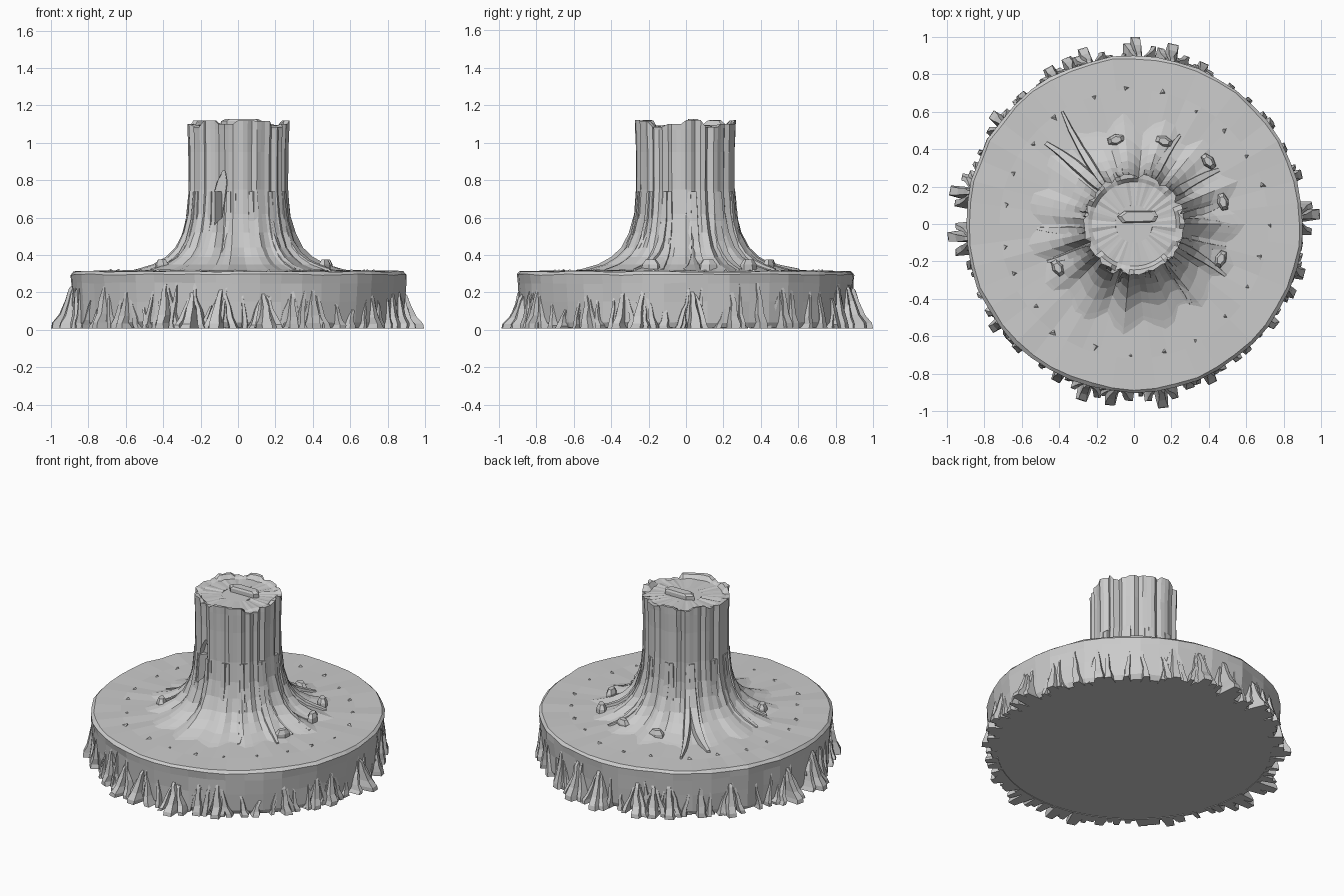
import bpy, bmesh, math, random
from mathutils import Vector

if "Cube" in bpy.data.objects:
    bpy.data.objects.remove(bpy.data.objects["Cube"])

random.seed(7)
U = random.uniform
grey = bpy.data.materials.new("stump grey")
grey.diffuse_color = (0.6, 0.6, 0.6, 1)
grey.use_nodes = True
grey.node_tree.nodes["Principled BSDF"].inputs["Base Color"].default_value = grey.diffuse_color


def finish(bm, name):
    bmesh.ops.recalc_face_normals(bm, faces=bm.faces[:])
    me = bpy.data.meshes.new(name)
    bm.to_mesh(me)
    bm.free()
    me.materials.append(grey)
    ob = bpy.data.objects.new(name, me)
    bpy.context.collection.objects.link(ob)
    return ob


def loft(bm, rings):
    """Skin a list of equal-length point rings and cap both ends."""
    vs = [[bm.verts.new(p) for p in r] for r in rings]
    n = len(vs[0])
    for a, b in zip(vs, vs[1:]):
        for i in range(n):
            j = (i + 1) % n
            bm.faces.new((a[i], a[j], b[j], b[i]))
    bm.faces.new(vs[0][::-1])
    bm.faces.new(vs[-1])
    return vs


def polar(r, a, z):
    return Vector((r * math.cos(a), r * math.sin(a), z))


def interp(table, t):
    for (t0, v0), (t1, v1) in zip(table, table[1:]):
        if t <= t1:
            return v0 + (v1 - v0) * max(0, (t - t0) / (t1 - t0))
    return table[-1][1]


# ---- round base slab with a slightly uneven wall and a gently domed top
N = 48
wob = [U(-0.008, 0.008) for _ in range(N)]
bm = bmesh.new()
rings = []
for r, z, j in [(0.87, 0.012, 1), (0.885, 0.04, 1), (0.89, 0.15, 1), (0.898, 0.25, 1),
                (0.902, 0.295, 0.6), (0.885, 0.312, 0.6), (0.72, 0.314, 0), (0.5, 0.32, 0),
                (0.2, 0.33, 0)]:
    rings.append([polar(r + wob[i] * j + U(-.005, .005) * j, 2 * math.pi * i / N,
                        z + (U(-.004, .004) if z > 0.02 else 0)) for i in range(N)])
loft(bm, rings)
finish(bm, "base_slab")

# ---- trunk with flared foot, bark grooves and a ragged top
M = 64
flare = [(0.30, 0.62), (0.325, 0.52), (0.35, 0.44), (0.39, 0.375), (0.44, 0.33), (0.52, 0.295),
         (0.62, 0.272), (0.75, 0.262), (0.95, 0.262), (1.12, 0.268)]
bark = [U(-0.006, 0.008) for _ in range(M)]
for k in range(0, M, 5):
    bark[(k + random.randint(0, 2)) % M] -= 0.016
rag = [random.choice((1.085, 1.10, 1.115, 1.12)) for _ in range(M // 4)]
bm = bmesh.new()
rings = []
for z in [0.30, 0.325, 0.35, 0.39, 0.44, 0.52, 0.62, 0.75, 0.95, 1.07]:
    ring = []
    for i in range(M):
        a = 2 * math.pi * i / M
        fl = max(0, (0.6 - z) / 0.3)
        r = interp(flare, z) * (1 + 0.07 * fl * math.cos(15 * a)) + bark[i] + U(-.002, .002)
        ring.append(polar(r, a, z))
    rings.append(ring)
for r, dz in [(0.268, 0), (0.245, -0.002), (0.225, None), (0.1, None)]:
    rings.append([polar(r + (bark[i] if r > 0.26 else 0), 2 * math.pi * i / M,
                        1.09 + U(-.004, .004) if dz is None else rag[i // 4] + dz)
                  for i in range(M)])
loft(bm, rings)
trunk = finish(bm, "trunk")

# ---- slanted hollow cut in the front of the trunk
bm = bmesh.new()
cut = []
for x, z, w in [(-0.14, 0.56, 0.018), (-0.12, 0.60, 0.045), (-0.105, 0.69, 0.046),
                (-0.085, 0.79, 0.035), (-0.075, 0.85, 0.008)]:
    cut.append([(x - w, -0.4, z), (x + w, -0.4, z), (x + w * 0.7, -0.19, z), (x - w * 0.7, -0.19, z)])
loft(bm, cut)
cutter = finish(bm, "hollow_cutter")
cutter.hide_render = True
mod = trunk.modifiers.new("hollow", 'BOOLEAN')
mod.operation = 'DIFFERENCE'
mod.solver = 'EXACT'
mod.object = cutter
bpy.context.view_layer.objects.active = trunk
trunk.select_set(True)
bpy.ops.object.modifier_apply(modifier="hollow")
bpy.data.objects.remove(cutter, do_unlink=True)


# ---- buttress roots running down the flare onto the slab
def buttress(bm, a, tip, bend, w):
    path = [(0.255, 0.74), (0.275, 0.58), (0.315, 0.47), (0.37, 0.405), (0.44, 0.362),
            (0.52, 0.335), (0.60, 0.315)]
    rings = []
    for k, (r, z) in enumerate(path):
        t = k / 6
        r = 0.255 + (r - 0.255) * (tip - 0.255) / 0.345
        a2 = a + bend * t * t
        out = polar(1, a2, 0)
        side = Vector((-out.y, out.x, 0))
        nor = (out * (1 - t) + Vector((0, 0, 1)) * t).normalized()
        c = polar(r, a2, z)
        s = w * (0.35 + 0.9 * math.sin(math.pi * min(1, 0.15 + t * 0.8))) * U(0.9, 1.1)
        rings.append([c - side * s - nor * 0.05, c - side * s * 0.6 + nor * 0.010,
                      c + side * s * 0.6 + nor * 0.013, c + side * s - nor * 0.05])
    loft(bm, rings)


bm = bmesh.new()
# (angle, tip radius); each one is a forked pair leaving a gap between the legs
for deg, tip in [(130, 0.72), (102, 0.50), (70, 0.52), (40, 0.56), (6, 0.56), (-22, 0.56),
                 (-47, 0.53), (-72, 0.47), (-98, 0.46), (-122, 0.50), (-149, 0.52),
                 (-170, 0.52), (166, 0.47)]:
    a = math.radians(deg)
    for s in (-1, 1):
        buttress(bm, a + s * 0.05, tip - (0.06 if s > 0 else 0) + U(-.02, .02), s * 0.08, U(.02, .03))
finish(bm, "buttress_roots")

# small raised knobs that close some of the root forks
bm = bmesh.new()
for deg, r in [(102, 0.46), (40, 0.52), (-150, 0.47), (70, 0.47), (14, 0.49), (-22, 0.50)]:
    a = math.radians(deg)
    rings = []
    for z, s in [(0.30, 0.055), (0.35, 0.05), (0.375, 0.03)]:
        o, q = polar(1, a, 0), polar(1, a + math.pi / 2, 0)
        c = polar(r, a, z)
        rings.append([c + o * s * .6 * math.cos(k * math.pi / 3) + q * s * math.sin(k * math.pi / 3)
                      for k in range(6)])
    loft(bm, rings)
finish(bm, "root_knobs")


# ---- hanging roots around the slab wall
def fin(bm, a, tip, h, w, lean=0.0):
    rings = []
    for t, f in [(0, 1), (0.12, 0.95), (0.3, 0.62), (0.6, 0.33), (0.85, 0.14), (1, -0.1)]:
        r = 0.89 + (tip - 0.89) * f
        b = a + lean * (1 - t) + U(-.006, .006)
        ww = w * (1.15 - 0.75 * t) * U(0.85, 1.15)
        z = 0.008 + h * t
        rings.append([polar(0.84, b - ww * 1.3, z), polar(r, b - ww * 0.7, z),
                      polar(r + U(-.004, .004), b + ww * 0.7, z), polar(0.84, b + ww * 1.3, z)])
    loft(bm, rings)


bm = bmesh.new()
tips = [(105, .98), (88, 1.0), (77, .985), (66, .94), (35, .92), (16, .935), (2, .995),
        (-15, .95), (-22, .94), (-37, .935), (-63, .95), (-71, .93), (-81, .995), (-96, .98),
        (-106, .985), (-116, .94), (-132, .925), (-143, .95), (-175, 1.0), (169, 1.0),
        (143, .965), (131, .925), (118, .955), (112, .96)]
for deg, tip in tips:
    a = math.radians(deg)
    h = U(0.19, 0.27)
    fin(bm, a, tip, h, 0.033, U(-.03, .03))
    fin(bm, a + 0.02, tip - 0.035, h * 0.9, 0.022, 0.055)
    fin(bm, a - 0.02, tip - 0.045, h * 0.8, 0.018, -0.06)
finish(bm, "hanging_roots")

bm = bmesh.new()
for i in range(54):
    fin(bm, 2 * math.pi * (i + U(-.35, .35)) / 54, U(.905, .925), U(.10, .26), U(.014, .03), U(-.05, .05))
finish(bm, "wall_rootlets")

# ---- tiny splinters on the slab top
bm = bmesh.new()
for i in range(23):
    a = 2 * math.pi * (i + U(-.15, .15)) / 23
    c = polar(U(.68, .73), a, 0.308)
    k = U(0, 6)
    base = [bm.verts.new(c + polar(U(.015, .03), k + j * 2.1, 0)) for j in range(3)]
    top = bm.verts.new(c + Vector((0.008, 0.005, 0.016)))
    for j in range(3):
        bm.faces.new((base[j], base[(j + 1) % 3], top))
    bm.faces.new(base[::-1])
finish(bm, "deck_splinters")

# ---- raised sliver in the cut top of the trunk
bm = bmesh.new()
rings = []
for z, s in [(1.07, 1.0), (1.115, 1.0), (1.127, 0.8)]:
    rings.append([(0.02 + x * s, 0.04 + y * s, z) for x, y in
                  [(-.11, 0), (-.08, -.035), (.09, -.03), (.11, 0), (.09, .03), (-.07, .03)]])
loft(bm, rings)
finish(bm, "top_sliver")
